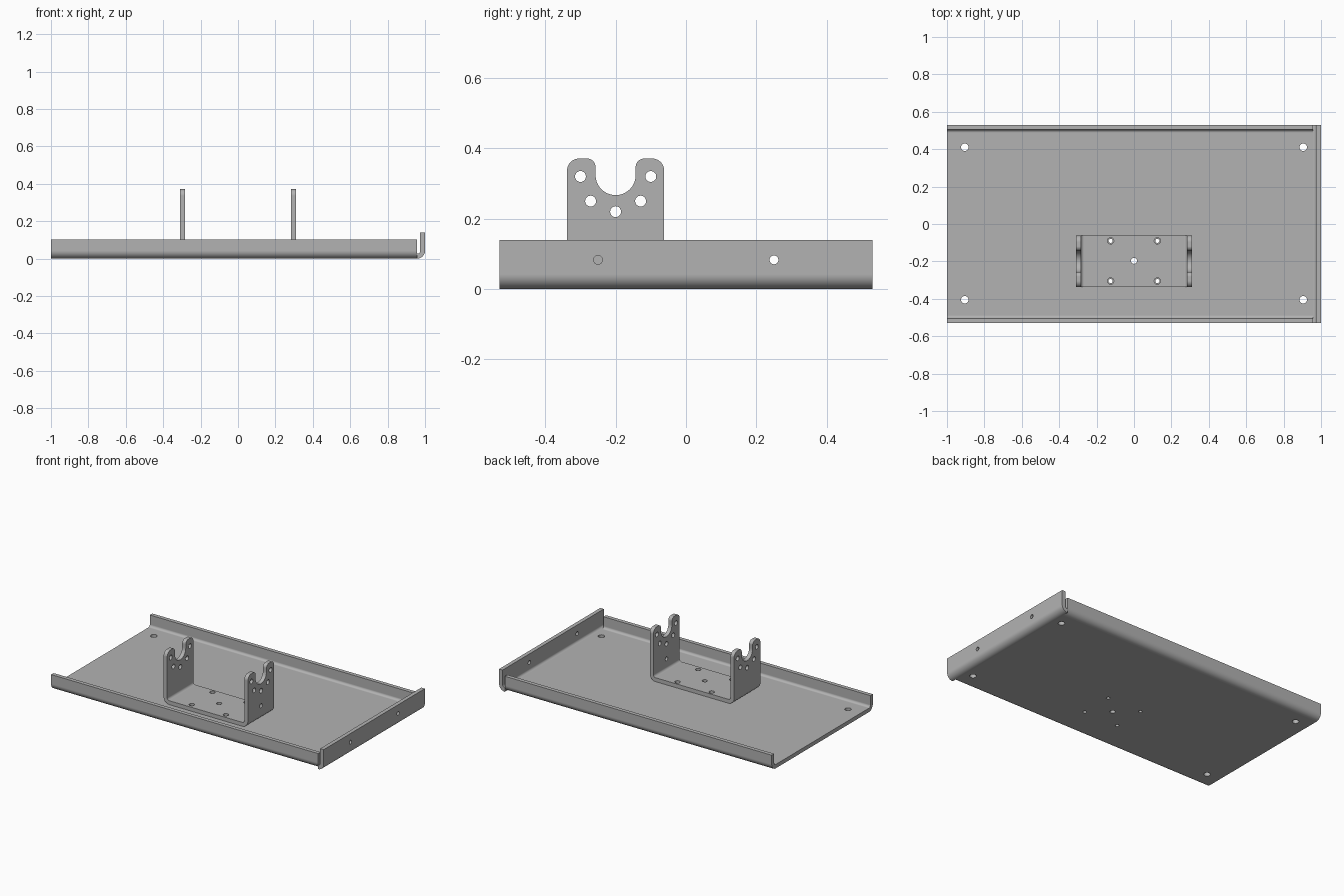
import bpy, bmesh
from math import sin, cos, pi, radians
from mathutils import Matrix, Vector

cube = bpy.data.objects.get("Cube")
if cube:
    bpy.data.objects.remove(cube, do_unlink=True)

steel = bpy.data.materials.new("grey steel")
steel.use_nodes = True
GREY = (0.45, 0.45, 0.45, 1)
steel.diffuse_color = GREY
steel.node_tree.nodes["Principled BSDF"].inputs["Base Color"].default_value = GREY

T = 0.026          # sheet thickness
R = 0.042          # outer bend radius


def arc(cx, cy, r, a0, a1, n=10):
    """Points on an arc, angles in degrees."""
    angles = [radians(a0 + (a1 - a0) * i / n) for i in range(n + 1)]
    return [(cx + r * cos(a), cy + r * sin(a)) for a in angles]


def make_object(name, bm):
    bmesh.ops.recalc_face_normals(bm, faces=bm.faces)
    mesh = bpy.data.meshes.new(name)
    bm.to_mesh(mesh)
    bm.free()
    mesh.materials.append(steel)
    obj = bpy.data.objects.new(name, mesh)
    bpy.context.collection.objects.link(obj)
    return obj


def prism(name, pts, axis, lo, hi):
    """Extrude a 2D outline along x (points are y, z) or y (points are x, z)."""
    bm = bmesh.new()
    place = (lambda a, b: (lo, a, b)) if axis == "x" else (lambda a, b: (a, lo, b))
    face = bm.faces.new([bm.verts.new(place(a, b)) for a, b in pts])
    ext = bmesh.ops.extrude_face_region(bm, geom=[face])
    verts = [v for v in ext["geom"] if isinstance(v, bmesh.types.BMVert)]
    move = Vector((hi - lo, 0, 0)) if axis == "x" else Vector((0, hi - lo, 0))
    bmesh.ops.translate(bm, verts=verts, vec=move)
    return make_object(name, bm)


def drills(holes):
    """One cutter made of cylinders: (centre, axis, radius)."""
    bm = bmesh.new()
    for centre, axis, r in holes:
        rot = Matrix.Rotation(pi / 2, 4, "Y") if axis == "x" else Matrix()
        bmesh.ops.create_cone(bm, cap_ends=True, segments=28, radius1=r, radius2=r,
                              depth=0.1, matrix=Matrix.Translation(centre) @ rot)
    return make_object("cutter", bm)


def cut(obj, cutter, operation="DIFFERENCE"):
    mod = obj.modifiers.new("cut", "BOOLEAN")
    mod.operation, mod.object, mod.solver = operation, cutter, "EXACT"
    graph = bpy.context.evaluated_depsgraph_get()
    mesh = bpy.data.meshes.new_from_object(obj.evaluated_get(graph))
    obj.modifiers.clear()
    obj.data = mesh
    bpy.data.objects.remove(cutter, do_unlink=True)


def finish(obj):
    bpy.ops.object.select_all(action="DESELECT")
    obj.select_set(True)
    bpy.context.view_layer.objects.active = obj
    bpy.ops.object.shade_smooth_by_angle(angle=radians(30))
    obj.modifiers.new("flat_normals", "WEIGHTED_NORMAL").keep_sharp = True


def channel(w, z0, z1):
    """U-shaped bent sheet section of half width w."""
    c, zc = w - R, z0 + R
    outer = [(-w, z1)] + arc(-c, zc, R, 180, 270) + arc(c, zc, R, 270, 360) + [(w, z1)]
    inner = ([(w - T, z1)] + arc(c, zc, R - T, 360, 270)
             + arc(-c, zc, R - T, 270, 180) + [(T - w, z1)])
    return outer + inner


# Tray with folded front and back edges
tray = prism("tray", channel(0.53, 0, 0.103), "x", -1, 0.958)
base_holes = [((x, y, 0), "z", 0.02) for x in (-0.905, 0.905) for y in (-0.405, 0.41)]
base_holes += [((x, y, 0), "z", 0.011) for x in (-0.125, 0.125) for y in (-0.305, -0.09)]
base_holes.append(((0, -0.197, 0), "z", 0.016))
cut(tray, drills(base_holes))
finish(tray)

# Taller folded flange across the right end
flange = prism("end_flange",
               [(0.958, 0)] + arc(1 - R, R, R, 270, 360) + [(1, 0.14), (1 - T, 0.14)]
               + arc(1 - R, R, R - T, 360, 270), "y", -0.53, 0.53)
cut(flange, drills([((0.987, y, 0.083), "x", 0.0125) for y in (-0.25, 0.25)]))
finish(flange)

# U bracket: bent channel trimmed to the notched side outline, then drilled
YC, HALF, TOP = -0.2, 0.138, 0.371
bracket = prism("cradle_bracket", channel(0.309, T, TOP + 0.02), "y", YC - 0.2, YC + 0.2)
SLOT, ZS, RO, RI = 0.057, 0.324, 0.034, 0.024
outline = ([(YC - HALF, 0), (YC + HALF, 0)]
           + arc(YC + HALF - RO, TOP - RO, RO, 0, 90)
           + arc(YC + SLOT + RI, TOP - RI, RI, 90, 180)
           + arc(YC, ZS, SLOT, 0, -180, 28)
           + arc(YC - SLOT - RI, TOP - RI, RI, 0, 90)
           + arc(YC - HALF + RO, TOP - RO, RO, 90, 180))
cut(bracket, prism("cutter", outline, "x", -0.4, 0.4), "INTERSECT")
holes = [((x, YC + dy, z), "x", 0.0155) for x in (-0.296, 0.296)
         for dy, z in ((-0.1, 0.32), (0.1, 0.32), (-0.071, 0.25), (0.071, 0.25), (0, 0.22))]
holes.append(((0.296, YC, 0.12), "x", 0.0135))
holes += [((x, y, 0.04), "z", 0.017) for x in (-0.125, 0.125) for y in (-0.305, -0.09)]
holes.append(((0, -0.197, 0.04), "z", 0.016))
cut(bracket, drills(holes))
finish(bracket)
